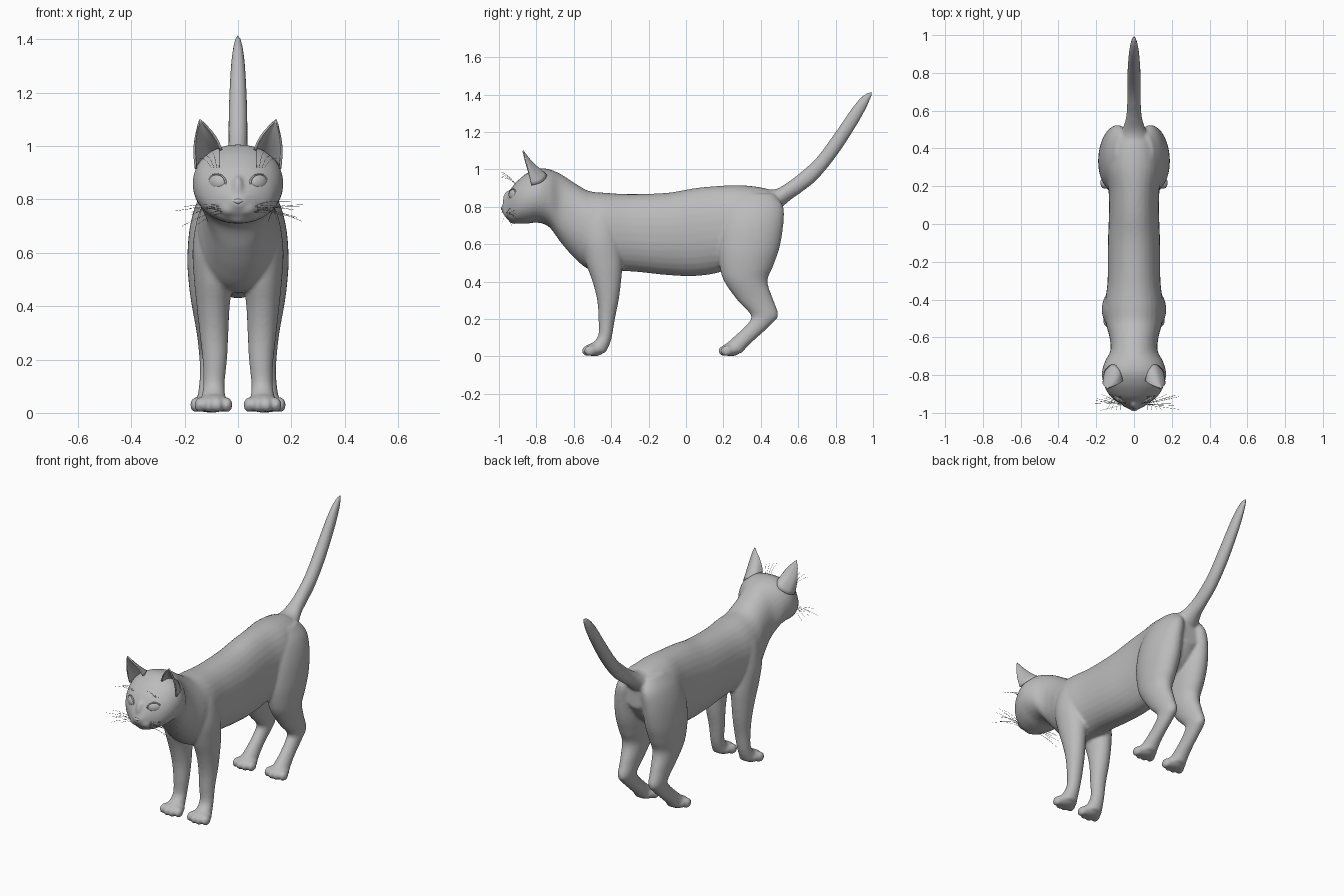
import bpy, bmesh, math, random
from mathutils import Vector, Matrix

random.seed(3)
cube = bpy.data.objects.get("Cube")
if cube:
    bpy.data.objects.remove(cube)

fur = bpy.data.materials.new("soft_grey")
fur.use_nodes = True
GREY = (0.5, 0.5, 0.5, 1)
fur.diffuse_color = GREY
fur.node_tree.nodes["Principled BSDF"].inputs["Base Color"].default_value = GREY
SIDES = (-1, 1)


def finish(name, bm):
    mesh = bpy.data.meshes.new(name)
    bm.to_mesh(mesh)
    bm.free()
    mesh.materials.append(fur)
    obj = bpy.data.objects.new(name, mesh)
    bpy.context.collection.objects.link(obj)
    for face in mesh.polygons:
        face.use_smooth = True
    return obj


def spline(rows, steps=5):
    """Smoothly resample a list of section rows."""
    out = []
    for i in range(len(rows) - 1):
        a, b, c, d = (rows[max(0, min(len(rows) - 1, i + k))] for k in (-1, 0, 1, 2))
        for s in range(steps):
            t = s / steps
            out.append([q + t / 2 * (r - p + t * (2 * p - 5 * q + 4 * r - w + t * (3 * (q - r) + w - p)))
                        for p, q, r, w in zip(a, b, c, d)])
    return out + [list(rows[-1])]


def loft(bm, rows, axis, side=1, n=32, power=1.0):
    """Sections along an axis: position, low edge, high edge, centre x, half width."""
    rings = []
    for s, lo, hi, cx, rx in spline(rows):
        ring = []
        for k in range(n):
            a = math.tau * k / n
            c, v = math.cos(a), math.sin(a)
            x = side * (cx + rx * math.copysign(abs(c) ** power, c))
            h = (lo + hi) / 2 + (hi - lo) / 2 * math.copysign(abs(v) ** power, v)
            ring.append(bm.verts.new((x, s, h) if axis == "y" else (x, h, s)))
        rings.append(ring)
    faces = [bm.faces.new(rings[0]), bm.faces.new(rings[-1][::-1])]
    for p, q in zip(rings, rings[1:]):
        for k in range(n):
            j = (k + 1) % n
            faces.append(bm.faces.new((p[k], q[k], q[j], p[j])))
    bmesh.ops.recalc_face_normals(bm, faces=faces)


def ball(bm, centre, radii, turn=0, tilt=0):
    m = (Matrix.Translation(centre) @ Matrix.Rotation(turn, 4, "Z")
         @ Matrix.Rotation(tilt, 4, "Y") @ Matrix.Diagonal((*radii, 1)))
    bmesh.ops.create_uvsphere(bm, u_segments=24, v_segments=16, radius=1, matrix=m)


# Head, neck and torso in one run
body = bmesh.new()
trunk = [
    (-.985, .775, .805, 0, .02), (-.96, .74, .85, 0, .06), (-.93, .715, .905, 0, .105),
    (-.9, .71, .94, 0, .135), (-.85, .71, .98, 0, .16), (-.79, .715, 1.005, 0, .17),
    (-.73, .69, 1.0, 0, .155), (-.67, .61, .975, 0, .125), (-.6, .53, .93, 0, .13),
    (-.52, .465, .885, 0, .15), (-.43, .45, .875, 0, .155), (-.3, .455, .868, 0, .14),
    (-.1, .435, .875, 0, .138), (.05, .43, .9, 0, .133), (.18, .45, .912, 0, .135),
    (.3, .5, .915, 0, .15), (.42, .57, .9, 0, .13), (.5, .68, .87, 0, .08)]
loft(body, trunk, "y", power=.94)

# Raised tail
loft(body, [
    (.4, .75, .895, 0, .09), (.48, .77, .895, 0, .07), (.55, .83, .935, 0, .045),
    (.62, .88, .99, 0, .037), (.7, .945, 1.065, 0, .036), (.8, 1.065, 1.2, 0, .035),
    (.9, 1.215, 1.345, 0, .028), (.96, 1.32, 1.405, 0, .018), (.997, 1.4, 1.418, 0, .006)], "y")

# Legs with paws and toes
fore = [
    (.02, -.52, -.43, .092, .05), (.06, -.51, -.41, .092, .045), (.11, -.47, -.395, .09, .04),
    (.2, -.468, -.38, .087, .046), (.3, -.475, -.36, .09, .054), (.4, -.5, -.347, .093, .062),
    (.5, -.535, -.34, .092, .073), (.62, -.56, -.35, .092, .078), (.74, -.55, -.37, .085, .065),
    (.82, -.5, -.41, .07, .04)]
hind = [
    (.02, .2, .3, .108, .05), (.06, .21, .335, .108, .045), (.11, .262, .39, .107, .038),
    (.17, .325, .455, .105, .038), (.22, .347, .493, .104, .042), (.3, .275, .468, .103, .052),
    (.4, .205, .436, .103, .07), (.48, .18, .465, .102, .082), (.58, .17, .5, .1, .09),
    (.7, .185, .52, .095, .085), (.8, .22, .52, .08, .07), (.87, .28, .47, .06, .04)]
for side in SIDES:
    for rows, toe_y, x in ((fore, -.515, .092), (hind, .215, .108)):
        loft(body, rows, "z", side)
        ball(body, (side * x, toe_y + .025, .036), (.062, .055, .035))
        for k in range(4):
            u = k - 1.5
            ball(body, (side * x + u * .034, toe_y - .016 + abs(u) * .012, .03), (.02, .032, .029))
    # Muzzle puffs
    ball(body, (side * .034, -.94, .768), (.042, .034, .032), side * .5)
ball(body, (0, -.923, .73), (.04, .025, .02))
# Bridge of the nose
ball(body, (0, -.945, .83), (.024, .035, .06))

cat = finish("body", body)
remesh = cat.modifiers.new("blend", "REMESH")
remesh.mode = "VOXEL"
remesh.voxel_size = .008
remesh.use_smooth_shade = True
relax = cat.modifiers.new("relax", "SMOOTH")
relax.factor = .5
relax.iterations = 7

# Cupped ears, open to the front
for side, label in zip(SIDES, ("right", "left")):
    ear = bmesh.new()
    tip = Vector((.143, -.872, 1.1))
    arc = spline([(.062, -.83, .985), (.075, -.775, .985), (.11, -.745, .965),
                  (.15, -.775, .93), (.158, -.825, .915)])
    grid = []
    for i, p in enumerate(arc):
        p = Vector(p)
        row = []
        for k in range(11):
            t = k / 10
            q = p.lerp(tip, t)
            out = math.sin(math.pi * t)
            q.x += (2 * i / (len(arc) - 1) - 1) * .012 * out
            q.y -= .012 * out * math.sin(math.pi * i / (len(arc) - 1))
            row.append(ear.verts.new((side * q.x, q.y, q.z)))
        grid.append(row)
    for a, b in zip(grid, grid[1:]):
        for k in range(10):
            ear.faces.new((a[k], b[k], b[k + 1], a[k + 1]))
    bmesh.ops.remove_doubles(ear, verts=ear.verts, dist=.0005)
    bmesh.ops.recalc_face_normals(ear, faces=ear.faces)
    shell = finish(label + "_ear", ear).modifiers.new("thickness", "SOLIDIFY")
    shell.thickness = .008
    shell.offset = 0

    # Almond eye with a raised lid rim
    eye = bmesh.new()
    ball(eye, (side * .077, -.924, .864), (.036, .018, .029), side * .55, side * -.15)
    finish(label + "_eye", eye)
    bpy.ops.mesh.primitive_torus_add(
        major_segments=32, minor_segments=8, major_radius=.037, minor_radius=.004,
        location=(side * .078, -.927, .864), rotation=(math.pi / 2, side * -.15, side * .55))
    lid = bpy.context.object
    lid.name = label + "_eyelid"
    lid.scale.y = .82
    lid.data.materials.append(fur)
    bpy.ops.object.shade_smooth()

# Small triangular nose
nose = bmesh.new()
ball(nose, (0, -.977, .792), (.021, .013, .012))
for v in nose.verts:
    if v.co.z < .792:
        v.co.x *= max(.15, 1 - (.792 - v.co.z) * 75)
finish("nose", nose)

# Fine whiskers on the muzzle and brows
whisk = bpy.data.curves.new("whiskers", "CURVE")
whisk.dimensions = "3D"
whisk.bevel_depth = .0007
whisk.bevel_resolution = 0
whisk.materials.append(fur)


def hair(start, end, sag):
    line = whisk.splines.new("POLY")
    line.points.add(6)
    for k, point in enumerate(line.points):
        t = k / 6
        p = Vector(start).lerp(Vector(end), t)
        point.co = (p.x, p.y, p.z + sag * math.sin(math.pi * t), 1)


for side in SIDES:
    for k in range(9):
        z = .775 - .012 * (k % 3)
        reach = random.uniform(.15, .25)
        hair((side * .05, -.955, z), (side * reach, random.uniform(-.99, -.9),
                                      z + random.uniform(-.07, .03)), .008)
    for k in range(4):
        hair((side * (.07 + .01 * k), -.91, .92),
             (side * (.07 + .025 * k), -.985, .985 - .01 * k), .01)
bpy.context.collection.objects.link(bpy.data.objects.new("whiskers", whisk))
